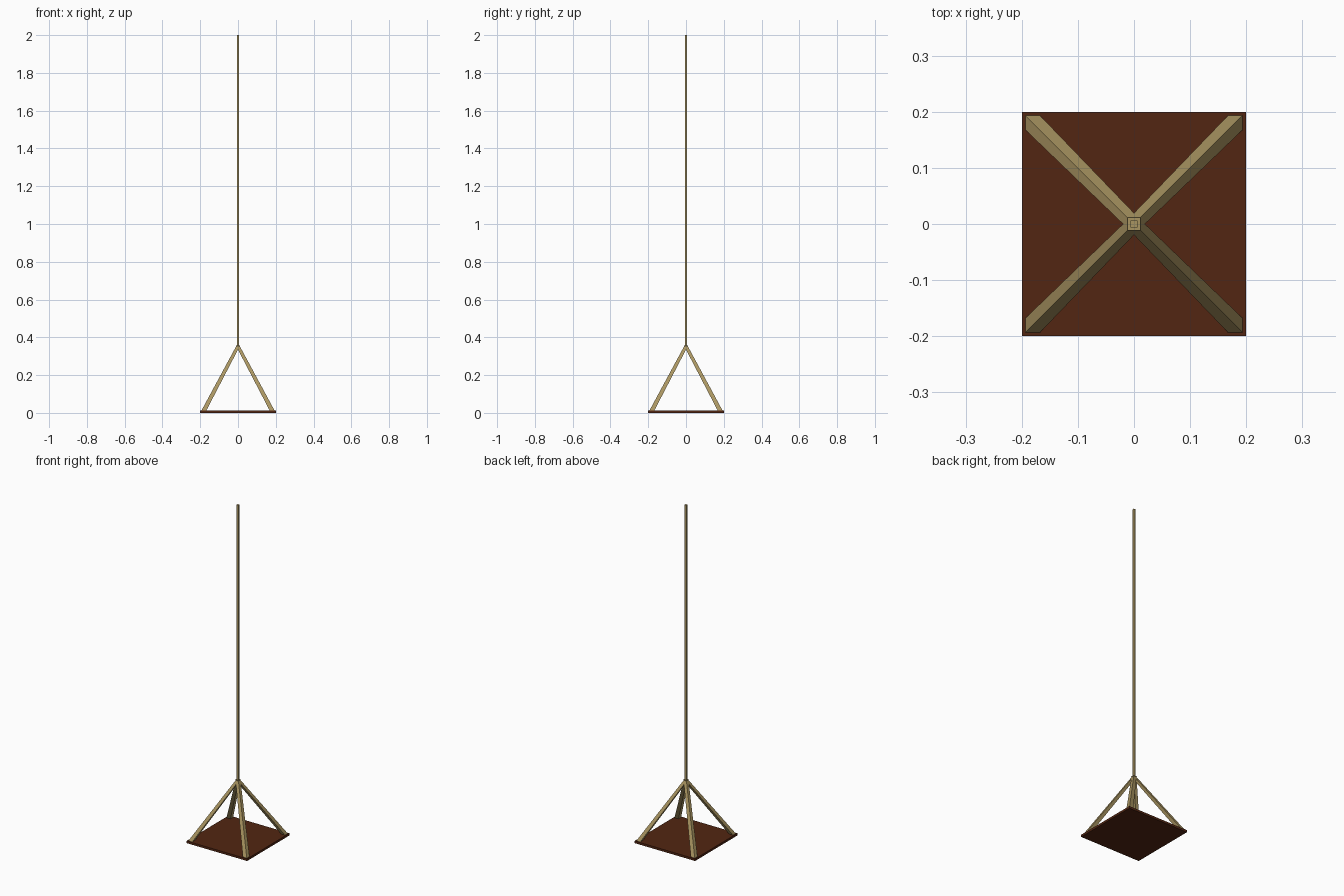
import bpy, bmesh

if "Cube" in bpy.data.objects:
    bpy.data.objects.remove(bpy.data.objects["Cube"])

def material(name, rgb):
    m = bpy.data.materials.new(name)
    m.diffuse_color = (*rgb, 1)
    m.use_nodes = True
    m.node_tree.nodes["Principled BSDF"].inputs["Base Color"].default_value = m.diffuse_color
    return m

rope = material("tan rope", (0.40, 0.30, 0.12))
wood = material("dark brown wood", (0.085, 0.019, 0.006))

def square_bar(name, mat, low, high):
    """Bar between two level squares, each given as (cx, cy, z, half width)."""
    bm = bmesh.new()
    rings = []
    for cx, cy, z, h in (low, high):
        rings.append([bm.verts.new((cx + sx * h, cy + sy * h, z))
                      for sx, sy in ((-1, -1), (1, -1), (1, 1), (-1, 1))])
    a, b = rings
    bm.faces.new(a[::-1])
    bm.faces.new(b)
    for i in range(4):
        j = (i + 1) % 4
        bm.faces.new((a[i], a[j], b[j], b[i]))
    bmesh.ops.recalc_face_normals(bm, faces=bm.faces)
    mesh = bpy.data.meshes.new(name)
    bm.to_mesh(mesh)
    bm.free()
    mesh.materials.append(mat)
    obj = bpy.data.objects.new(name, mesh)
    bpy.context.collection.objects.link(obj)
    return obj

# Hanging platform
square_bar("platform", wood, (0, 0, 0, 0.2), (0, 0, 0.013, 0.2))

# Long central rope
square_bar("main_rope", rope, (0, 0, 0.34, 0.006), (0, 0, 2.0, 0.006))

# Four corner ropes meeting under the main rope
for sx, side in ((-1, "left"), (1, "right")):
    for sy, end in ((-1, "front"), (1, "back")):
        square_bar(f"corner_rope_{end}_{side}", rope,
                   (sx * 0.184, sy * 0.184, 0.006, 0.013),
                   (-sx * 0.002, -sy * 0.002, 0.357, 0.0095))
